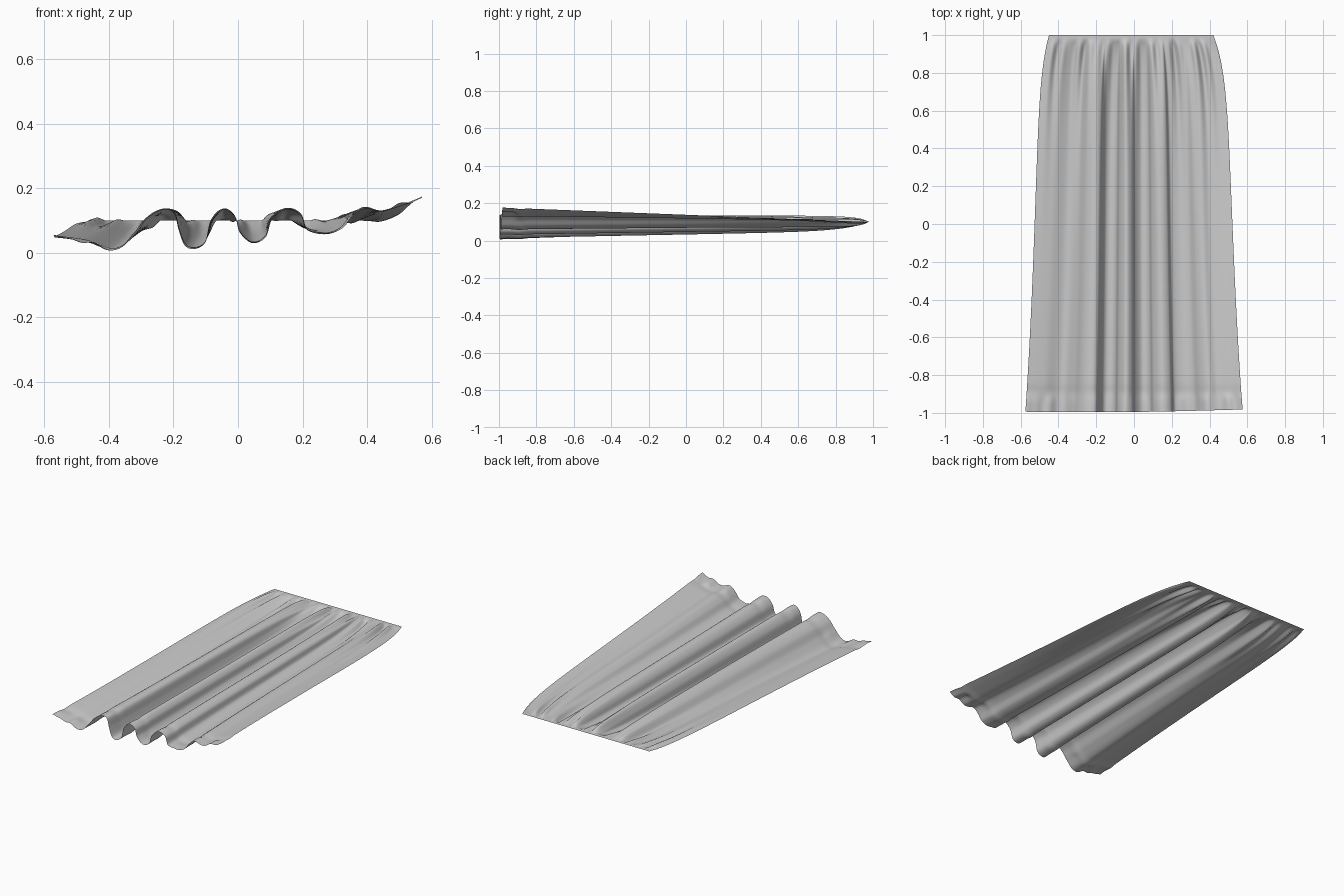
import bpy
import math
from mathutils import Vector
from mathutils.geometry import interpolate_bezier

cube = bpy.data.objects.get("Cube")
if cube:
    bpy.data.objects.remove(cube, do_unlink=True)

ROWS, STEPS = 150, 10

# Drape of the hem from right side to left side: x, z
HEM = [(-.575, .048), (-.48, .035), (-.39, .008), (-.325, .055), (-.285, .11),
       (-.235, .137), (-.2, .125), (-.184, .07), (-.165, .025), (-.135, .014),
       (-.102, .035), (-.084, .1), (-.045, .138), (-.01, .115), (.006, .065),
       (.045, .032), (.085, .05), (.106, .105), (.15, .138), (.195, .122),
       (.216, .075), (.27, .06), (.32, .075), (.355, .115), (.4, .142),
       (.45, .133), (.52, .155), (.575, .178)]


def smooth(a, b, v):
    v = min(1, max(0, (v - a) / (b - a)))
    return v * v * (3 - 2 * v)


def smooth_path(points, steps):
    """Curve passing through every point."""
    pts = [Vector((x, 0, z)) for x, z in points]
    pts = [pts[0]] + pts + [pts[-1]]
    out = []
    for a, b, c, d in zip(pts, pts[1:], pts[2:], pts[3:]):
        out += interpolate_bezier(b, b + (c - a) / 6, c - (d - b) / 6, c, steps + 1)[:-1]
    return out + [pts[-1]]


def half_width(side, t):
    base, bulge, flare = (.45, .045, .06) if side < 0 else (.42, .065, .07)
    return base + bulge * (1 - math.exp(-t / .09)) + flare * t + .02 * t ** 4


def cloth_point(p, t):
    """Position on the cloth; t is 0 at the heading and 1 at the hem."""
    f = p.x / .575
    x = f * half_width(f, t)
    drop = max(0, t - .012)
    # Deep folds in the middle, with crests that stay high, and a sweep at the sides
    hold = .85 if p.z > .1 else .55
    middle = (1 - math.exp(-drop / .07)) * (hold + (1 - hold) * t)
    side = smooth(.4, .95, abs(f))
    z = .1 + (p.z - .1) * (middle * (1 - side) + drop * side)
    # Gathers below the heading
    gather = math.sin(84 * f * .45 + .7 * math.sin(9 * f)) + .5 * math.sin(61 * f + 1)
    z += .013 * gather * (1 - math.exp(-drop / .02)) * math.exp(-drop / .14)
    # Puckered hem
    hem = smooth(.945, .975, t)
    pucker = math.sin(31 * f) + .5 * math.sin(57 * f + 2)
    z += .005 * pucker * hem * (.4 + .6 * side)
    z -= .004 * math.exp(-((t - .95) / .015) ** 2)
    y = 1 - 1.99 * t + .006 * f * hem - .005 * math.cos(2 * f) * hem
    return x, y, max(z, 0)


# Curtain cloth
path = smooth_path(HEM, STEPS)
n = len(path)
verts = [cloth_point(p, r / ROWS) for r in range(ROWS + 1) for p in path]
faces = [(r * n + c, (r + 1) * n + c, (r + 1) * n + c + 1, r * n + c + 1)
         for r in range(ROWS) for c in range(n - 1)]
mesh = bpy.data.meshes.new("curtain_cloth")
mesh.from_pydata(verts, [], faces)
mesh.update()
curtain = bpy.data.objects.new("curtain_cloth", mesh)
bpy.context.collection.objects.link(curtain)

# Plain grey fabric
fabric = bpy.data.materials.new("grey fabric")
fabric.use_nodes = True
color = (.6, .6, .6, 1)
fabric.diffuse_color = color
fabric.node_tree.nodes["Principled BSDF"].inputs["Base Color"].default_value = color
mesh.materials.append(fabric)

bpy.context.view_layer.objects.active = curtain
curtain.select_set(True)
bpy.ops.object.shade_smooth()
